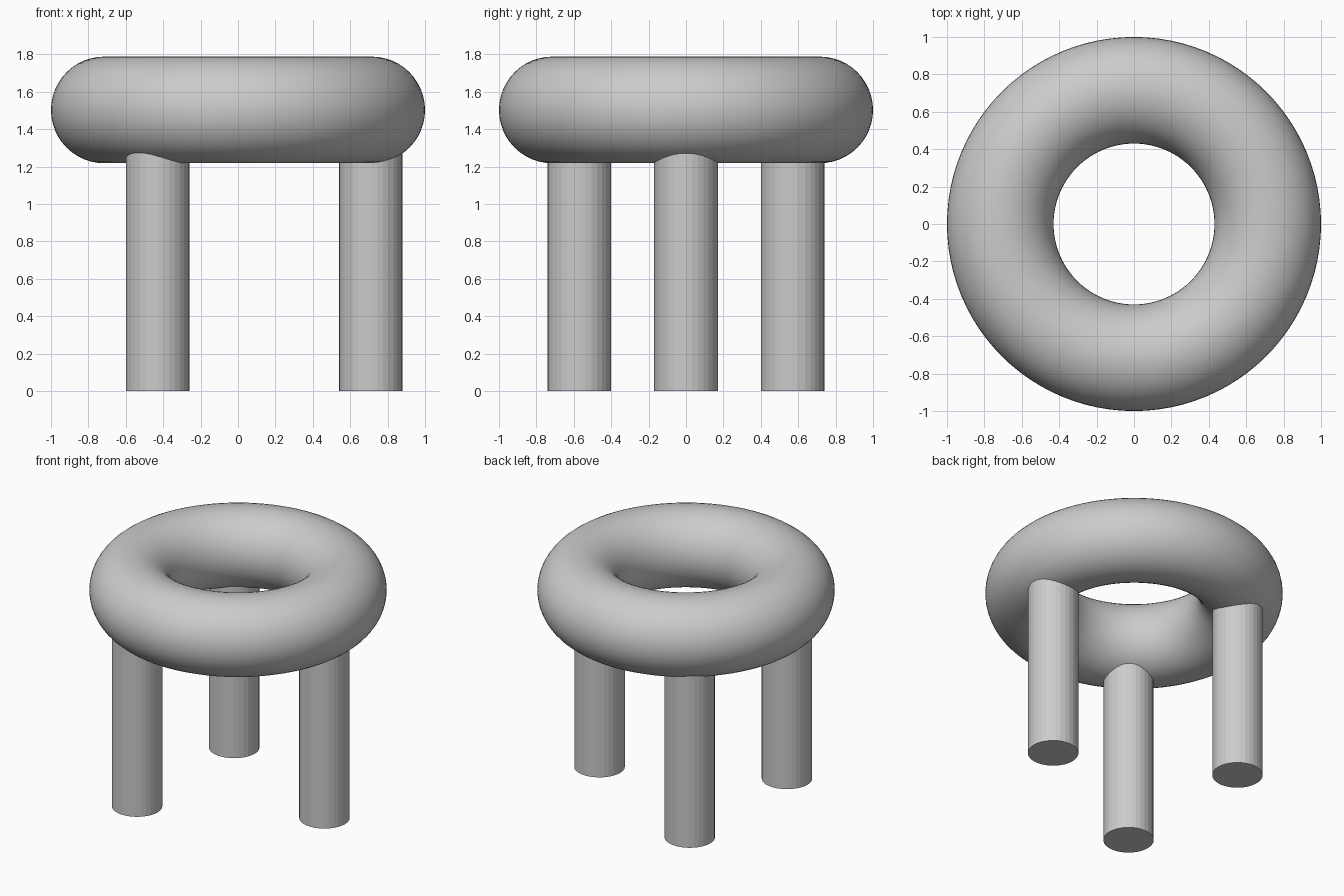
import bpy

if "Cube" in bpy.data.objects:
    bpy.data.objects.remove(bpy.data.objects["Cube"])

SEAT_Z = 1.503
RING_R, TUBE_R = 0.715, 0.285
LEG_R, LEG_TOP = 0.17, 1.5


def add_leg(name, x, y):
    bpy.ops.mesh.primitive_cylinder_add(vertices=32, radius=LEG_R, depth=LEG_TOP,
                                        location=(x, y, LEG_TOP / 2))
    bpy.context.object.name = name


# Ring-shaped padded seat
bpy.ops.mesh.primitive_torus_add(major_radius=RING_R, minor_radius=TUBE_R,
                                 major_segments=96, minor_segments=48,
                                 location=(0, 0, SEAT_Z))
seat = bpy.context.object
seat.name = "seat"
bpy.ops.object.shade_smooth()

# Three faceted round legs, sunk into the seat
add_leg("right_leg", 0.71, 0)
for side, label in ((-1, "front"), (1, "back")):
    add_leg(label + "_left_leg", -0.43, side * 0.57)
